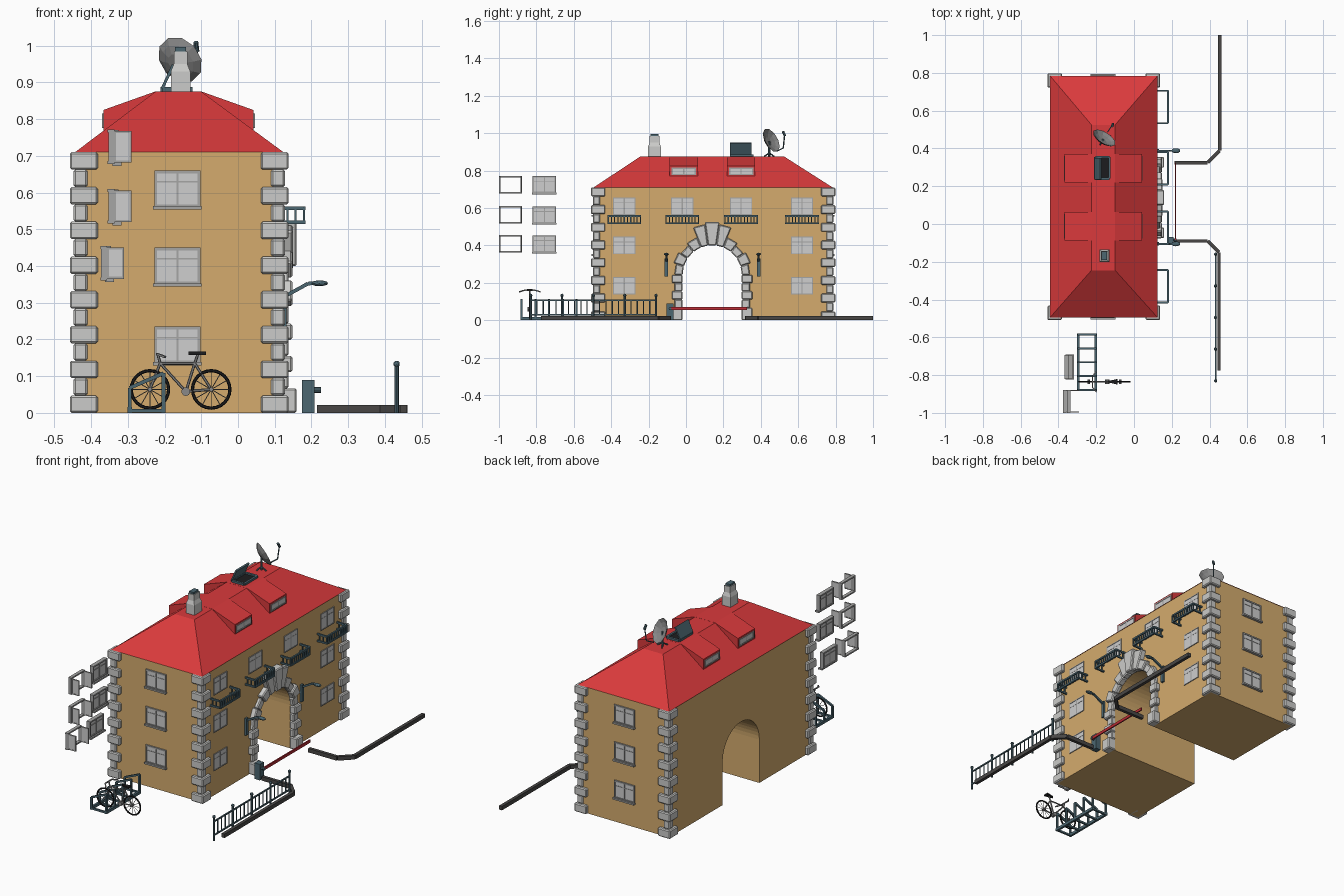
import bpy, bmesh, math
from mathutils import Vector, Matrix

if "Cube" in bpy.data.objects:
    bpy.data.objects.remove(bpy.data.objects["Cube"])

COL = {
    "ochre_wall": (0.66, 0.41, 0.155), "roof_red": (0.70, 0.042, 0.045),
    "light_stone": (0.60, 0.60, 0.585), "window_pane": (0.62, 0.62, 0.62),
    "window_frame_grey": (0.38, 0.38, 0.375), "slate_metal": (0.072, 0.135, 0.165),
    "curb_dark": (0.065, 0.062, 0.06), "tyre_black": (0.012, 0.012, 0.013),
    "metal_grey": (0.25, 0.25, 0.25), "barrier_red": (0.50, 0.025, 0.035)}
MATS = {}
for n, c in COL.items():
    MATS[n] = bpy.data.materials.new(n)
    MATS[n].diffuse_color = (*c, 1)
PARTS = {}

def part(name, mat):
    return PARTS.setdefault(name, (bmesh.new(), mat))[0]

def box(bm, lo, hi, m=Matrix()):
    lo, hi = Vector(lo), Vector(hi)
    bmesh.ops.create_cube(bm, size=1, matrix=m @ Matrix.Translation((lo + hi) / 2) @ Matrix.Diagonal((*(hi - lo), 1)))

def beam(bm, a, b, w, h=None):
    a, b = Vector(a), Vector(b)
    d = b - a
    bmesh.ops.create_cube(bm, size=1, matrix=Matrix.Translation((a + b) / 2) @ d.to_track_quat('Z', 'Y').to_matrix().to_4x4()
                          @ Matrix.Diagonal((w, h or w, d.length, 1)))

def rod(bm, a, b, r, n=8, r2=None):
    a, b = Vector(a), Vector(b)
    d = b - a
    bmesh.ops.create_cone(bm, cap_ends=True, segments=n, radius1=r, radius2=r if r2 is None else r2, depth=d.length,
                          matrix=Matrix.Translation((a + b) / 2) @ d.to_track_quat('Z', 'Y').to_matrix().to_4x4())

def path(bm, pts, w, h=None):
    for a, b in zip(pts, pts[1:]):
        beam(bm, a, b, w, h)

def prism(bm, pts, vec):
    vec = Vector(vec)
    a = [bm.verts.new(p) for p in pts]
    b = [bm.verts.new(Vector(p) + vec) for p in pts]
    bm.faces.new(a)
    bm.faces.new(b[::-1])
    for i in range(len(a)):
        j = (i + 1) % len(a)
        bm.faces.new((a[i], b[i], b[j], a[j]))

def frustum(bm, r0, z0, r1, z1):
    def ring(r, z):
        return [bm.verts.new((x, y, z)) for x, y in ((r[0], r[2]), (r[1], r[2]), (r[1], r[3]), (r[0], r[3]))]
    a, b = ring(r0, z0), ring(r1, z1)
    bm.faces.new(a[::-1])
    bm.faces.new(b)
    for i in range(4):
        j = (i + 1) % 4
        bm.faces.new((a[i], a[j], b[j], b[i]))

X0, X1, Y0, Y1, H = -0.44, 0.12, -0.49, 0.78, 0.71
AC, AR, AZ = 0.14, 0.163, 0.243            # arch centre, radius, spring height

def arc(r, t):
    return AC + r * math.cos(t), AZ + r * math.sin(t)

# walls with the arched passage
prof = [(Y0, 0), (Y0, H), (Y1, H), (Y1, 0), (AC + AR, 0)]
prof += [arc(AR, math.pi * i / 24) for i in range(25)] + [(AC - AR, 0)]
prism(part("walls", "ochre_wall"), [(X0, y, z) for y, z in prof], (X1 - X0, 0, 0))

# hipped roof and cross dormers
roof = part("roof", "roof_red")
frustum(roof, (X0 - .004, X1 + .004, Y0 - .004, Y1 + .004), H, (-.225, -.10, -.245, .525), .875)
dprof = [(-.367, .76), (-.367, .825), (-.225, .8755), (-.10, .8755), (.042, .825), (.042, .76)]
DORMERS = (-0.012, 0.295)
for y in DORMERS:
    prism(part("dormers", "roof_red"), [(x, y - .075, z) for x, z in dprof], (0, .15, 0))

# corner quoins, alternating large and small
q = part("quoins", "light_stone")
for cx, sx in ((X0, 1), (X1, -1)):
    for cy, sy in ((Y0, 1), (Y1, -1)):
        for i in range(15):
            o, n = (.018, .058) if i % 2 == 0 else (.008, .03)
            xs, ys = sorted((cx - sx * o, cx + sx * n)), sorted((cy - sy * o, cy + sy * n))
            box(q, (xs[0], ys[0], i * H / 15), (xs[1], ys[1], (i + 1) * H / 15))

# stone arch surround: bases, jambs, voussoirs and three keystones
st = part("arch_stones", "light_stone")
for s in (-1, 1):
    def jamb(z0, z1, out, x):
        ys = sorted((AC + s * .158, AC + s * out))
        box(st, (.112, ys[0], z0), (x, ys[1], z1))
    jamb(0, .067, .215, .16)
    for i in range(4):
        jamb(.067 + i * .044, .067 + (i + 1) * .044, (.202, .216)[i % 2], (.138, .148)[i % 2])
angles = [0, 17, 34, 51, 68, 82, 98, 112, 129, 146, 163, 180]
for i, (a, b) in enumerate(zip(angles, angles[1:])):
    key = i in (4, 5, 6)
    ro = (.284 if i == 5 else .272) if key else (.202, .216)[(i if i < 5 else 10 - i) % 2]
    x = .16 if i == 5 else .15 if key else (.138, .148)[i % 2]
    a, b = math.radians(a), math.radians(b)
    m = (a + b) / 2
    pts = [arc(.158, a), arc(ro, a), arc(ro, b), arc(.158, b), arc(.157, m)]
    prism(st, [(.112, y, z) for y, z in pts], (x - .112, 0, 0))

# windows: local x along the wall, local -y outwards
def window(m, w=.126, h=.1, deep=.007, t=.008, sill=True, split=True):
    f, p = part("window_frames", "window_frame_grey"), part("window_panes", "window_pane")
    a, b = w / 2, h / 2
    box(p, (-a + t / 2, -deep * .5, -b + t / 2), (a - t / 2, .004, b - t / 2), m)
    for s in (-1, 1):
        box(f, (s * (a - t / 2) - t / 2, -deep, -b), (s * (a - t / 2) + t / 2, .004, b), m)
        box(f, (-a, -deep, s * (b - t / 2) - t / 2), (a, .004, s * (b - t / 2) + t / 2), m)
    box(f, (-.003, -deep * .8, -b), (.003, .003, b), m)
    if split:
        box(f, (-a, -deep * .75, b * .35), (a, .003, b * .35 + .004), m)
    if sill:
        box(f, (-a - .003, -deep - .008, -b - .006), (a + .003, .004, -b + .003), m)

def place(x, y, z, deg):
    return Matrix.Translation((x, y, z)) @ Matrix.Rotation(math.radians(deg), 4, 'Z')

COLS = (-.33, -.02, .295, .62)
for z in (.61, .40, .185):
    window(place(-.165, Y0, z, 0))
    window(place(-.165, Y1, z, 180))
    for y in COLS if z > .6 else (COLS[0], COLS[3]):
        window(place(X1, y, z, 90), .118, .094, .004, .005, False)
for y in DORMERS:
    window(place(.042, y, .796, 90), .13, .04, .004, .007, False, False)
    window(place(-.367, y, .796, -90), .13, .04, .004, .007, False, False)

# loose spare windows beside the house: closed ones and open frames with swung sashes
for z, dx in ((.725, 0), (.563, 0), (.408, -.02)):
    m = place(-.338 + dx, -.757, z, 90)
    window(m, .125, .092, .012, .008, True)
    window(m @ Matrix.Rotation(math.pi, 4, 'Z'), .125, .092, .01, .008, False)
    of, op = part("open_window_frames", "window_frame_grey"), part("open_sash_panes", "window_pane")
    xf = -.345 + dx
    for y in (-.996, -.882):
        box(of, (xf - .008, y - .004, z - .046), (xf + .008, y + .004, z + .046))
        box(op, (xf + .012, y - .002, z - .038), (xf + .05, y + .002, z + .038))
        for s in (-1, 1):
            box(of, (xf + .008, y - .003, z + s * .04 - .003), (xf + .055, y + .003, z + s * .04 + .003))
        for x in (xf + .010, xf + .052):
            box(of, (x - .003, y - .003, z - .043), (x + .003, y + .003, z + .043))
    for s in (-1, 1):
        box(of, (xf - .01, -1, z + s * .043 - .004), (xf + .008, -.878, z + s * .043 + .004))

# balconies
bal = part("balconies", "slate_metal")
for y in COLS:
    a, b, x = y - .086, y + .086, .18
    for z in (.519, .557):
        path(bal, [(X1, a, z), (x, a, z), (x, b, z), (X1, b, z)], .009, .009)
    for i in range(11):
        yy = a + (b - a) * i / 10
        box(bal, (x - .003, yy - .003, .515), (x + .003, yy + .003, .56))
    for yy in (a, b):
        for xx in (.135, .157):
            box(bal, (xx - .003, yy - .003, .515), (xx + .003, yy + .003, .56))

# wall lamps
lamp = part("wall_lamps", "slate_metal")
for y in (-.105, .388):
    box(lamp, (X1, y - .009, .235), (X1 + .012, y + .009, .33))
    path(lamp, [(.128, y, .318), (.165, y, .338), (.19, y, .352), (.21, y, .354)], .010)
    bmesh.ops.create_icosphere(lamp, subdivisions=2, radius=1, matrix=Matrix.Translation((.222, y, .353)) @ Matrix.Diagonal((.024, .013, .008, 1)))

# chimney
ch = part("chimney", "light_stone")
base, top = (-.183, -.130, -.202, -.135), (-.175, -.138, -.195, -.142)
frustum(ch, base, .86, base, .93)
frustum(ch, base, .93, top, .95)
frustum(ch, top, .95, top, .985)
box(part("chimney_cap", "slate_metal"), (-.171, -.191, .98), (-.142, -.146, .996))

# open roof hatch
ht = part("hatch", "slate_metal")
path(ht, [(-.205, .24, .88), (-.13, .24, .88), (-.13, .355, .88), (-.205, .355, .88), (-.205, .24, .88)], .012, .014)
prism(ht, [(-.21, .235, .885), (-.203, .235, .882), (-.173, .235, .945), (-.18, .235, .95)], (0, .115, 0))
box(part("hatch_opening", "tyre_black"), (-.20, .245, .87), (-.135, .35, .879))

# satellite dish: shallow bowl facing +y, tilted up
n = Vector((.48, .75, .42)).normalized()
m = Matrix.Translation((-.157, .457, .963)) @ n.to_track_quat('Z', 'Y').to_matrix().to_4x4()
d = part("dish", "metal_grey")
prev = None
for r, z in ((.068, 0), (.05, -.012), (.026, -.02), (.026, -.023), (.05, -.015), (.068, -.003)):
    ring = [d.verts.new(m @ Vector((r * math.cos(k * math.pi / 5), r * math.sin(k * math.pi / 5), z))) for k in range(10)]
    if prev:
        for k in range(10):
            d.faces.new((prev[k], prev[k - 1], ring[k - 1], ring[k]))
    if r == .026:
        d.faces.new(ring)
    prev = ring
mast = part("dish_mast", "slate_metal")
rod(mast, (-.165, .445, .87), (-.165, .445, .955), .006)
for k in range(3):
    t = k * 2.1
    rod(mast, (-.165, .445, .895), (-.165 + .03 * math.cos(t), .445 + .03 * math.sin(t), .876), .004, 6)
path(mast, [(-.14, .487, .905), (-.118, .52, .92), (-.112, .527, .99)], .005)
rod(mast, (-.112, .53, .985), (-.115, .518, 1.01), .007, 8)

# curbs
curb = part("curbs", "curb_dark")
path(curb, [(.215, .325, .011), (.39, .325, .011), (.453, .388, .011), (.453, 1.0, .011)], .018, .022)
path(curb, [(.215, -.09, .011), (.39, -.09, .011), (.45, -.15, .011), (.45, -.775, .011)], .018, .022)

# fence with ball-topped posts
fe = part("fence", "slate_metal")
fx, fa, fb = .432, -.83, -.16
for z in (.03, .107):
    beam(fe, (fx, fa, z), (fx, fb, z), .007)
for i in range(21):
    y = fa + (fb - fa) * i / 20
    if i % 5:
        rod(fe, (fx, y, .03), (fx, y, .107), .003, 6)
    else:
        rod(fe, (fx, y, 0), (fx, y, .128), .006, 8)
        bmesh.ops.create_icosphere(fe, subdivisions=2, radius=.009, matrix=Matrix.Translation((fx, y, .133)))

# barrier
box(part("barrier_post", "slate_metal"), (.175, -.103, 0), (.208, -.068, .09))
rod(part("barrier_post", "slate_metal"), (.205, -.085, .062), (.226, -.085, .062), .008)
beam(part("barrier_bar", "barrier_red"), (.22, -.085, .062), (.22, .325, .062), .007, .016)

# bicycle rack: five sloped hoops on two rails
ra = part("bike_rack", "slate_metal")
for i in range(5):
    y = -.585 - i * .0735
    path(ra, [(-.295, y, .006), (-.295, y, .068), (-.203, y, .108), (-.203, y, .006), (-.295, y, .006)], .010)
for x in (-.295, -.203):
    beam(ra, (x, -.58, .008), (x, -.884, .008), .012, .016)

# bicycle
by, wf, wr = -.835, Vector((-.24, -.835, .064)), Vector((-.073, -.835, .064))
ty, sp, fr = part("tyres", "tyre_black"), part("spokes", "metal_grey"), part("bike_frame", "metal_grey")
for c in (wf, wr):
    rings = []
    for k in range(24):
        t = k * math.pi / 12
        u = Vector((math.cos(t), 0, math.sin(t)))
        rings.append([ty.verts.new(c + u * (.051 + .0045 * math.cos(v)) + Vector((0, .0045 * math.sin(v), 0)))
                      for v in (0, 1.047, 2.094, 3.142, 4.189, 5.236)])
        if k % 2 == 0:
            rod(sp, c, c + u * .05, .0012, 4)
    for k in range(24):
        for j in range(6):
            ty.faces.new((rings[k - 1][j - 1], rings[k - 1][j], rings[k][j], rings[k][j - 1]))
    rod(sp, c - Vector((0, .012, 0)), c + Vector((0, .012, 0)), .006)
head, seat, bb, bar = (-.212, by, .135), (-.118, by, .135), (-.142, by, .058), (-.218, by, .158)
for a, b in ((head, seat), (head, bb), (bb, seat), (bb, wr), (seat, wr), (wf, head), (head, bar), (seat, (-.11, by, .158))):
    rod(fr, a, b, .004, 6)
rod(fr, Vector(bb) - Vector((0, .012, 0)), Vector(bb) + Vector((0, .012, 0)), .012, 10)
path(fr, [(-.198, by - .055, .152), (-.22, by - .03, .16), (-.22, by + .03, .16), (-.198, by + .055, .152)], .006)
prism(part("saddle", "tyre_black"), [(-.135, by - .004, .158), (-.135, by + .004, .158), (-.087, by + .015, .158),
                                    (-.087, by - .015, .158)], (0, 0, .009))

# turn every part into an object
for name, (bm, mat) in PARTS.items():
    bmesh.ops.recalc_face_normals(bm, faces=bm.faces[:])
    me = bpy.data.meshes.new(name)
    bm.to_mesh(me)
    bm.free()
    me.materials.append(MATS[mat])
    ob = bpy.data.objects.new(name, me)
    bpy.context.collection.objects.link(ob)
    if name in ("quoins", "arch_stones"):
        bev = ob.modifiers.new("chamfer", 'BEVEL')
        bev.width, bev.segments = .005, 1

for m in bpy.data.materials:
    if m.users and not m.is_grease_pencil:
        m.use_nodes = True
        m.node_tree.nodes["Principled BSDF"].inputs["Base Color"].default_value = m.diffuse_color
